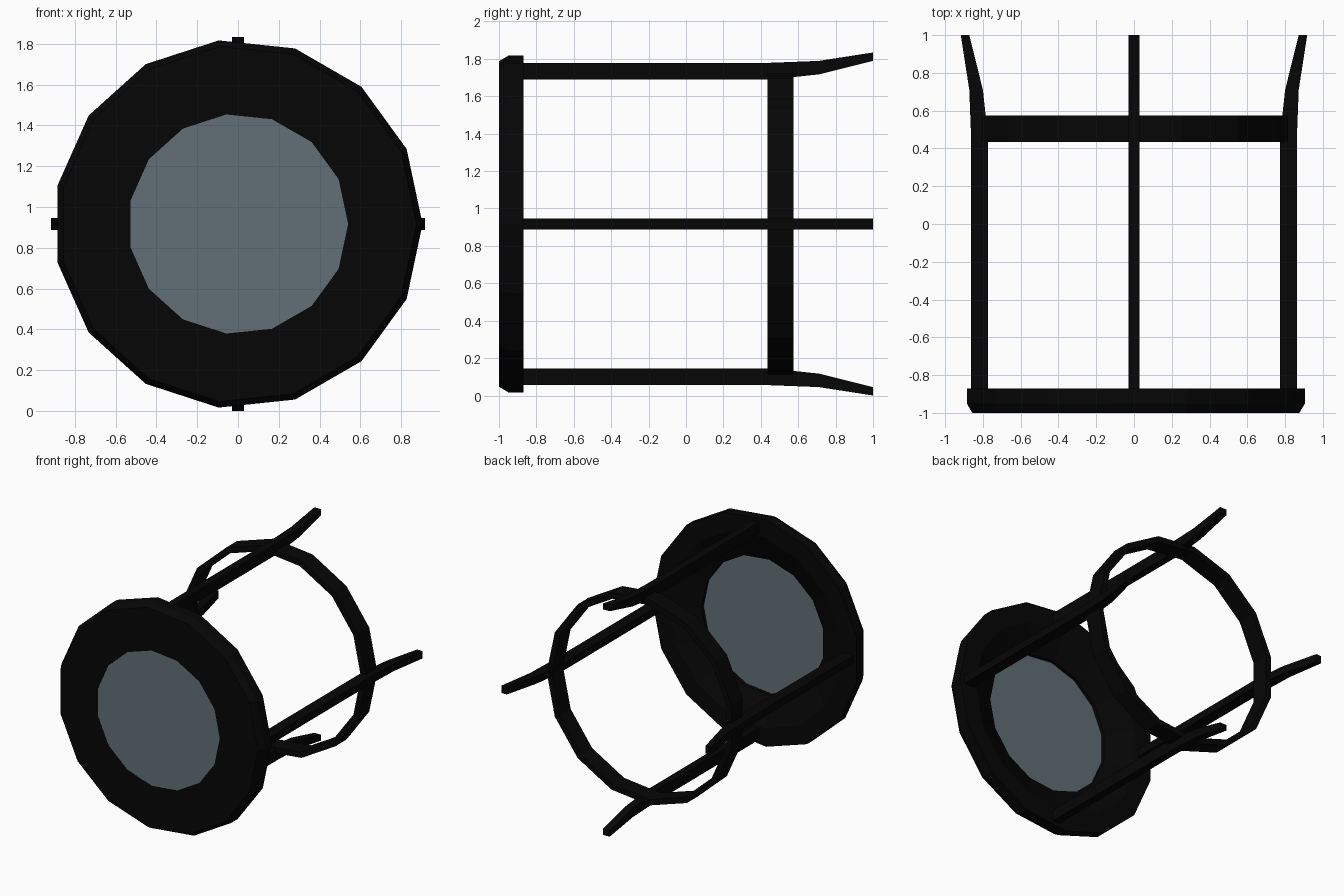
import bpy, bmesh, math
from mathutils import Matrix

if "Cube" in bpy.data.objects:
    bpy.data.objects.remove(bpy.data.objects["Cube"])

CZ = 0.917      # height of the ring axis
SIDES = 15


def material(name, rgb):
    m = bpy.data.materials.new(name)
    m.diffuse_color = (*rgb, 1)
    m.use_nodes = True
    m.node_tree.nodes["Principled BSDF"].inputs["Base Color"].default_value = m.diffuse_color
    return m


black = material("matte black", (0.0018, 0.0018, 0.0018))
grey = material("blue grey glass", (0.12, 0.16, 0.182))


def finish(name, bm, mat):
    bmesh.ops.recalc_face_normals(bm, faces=bm.faces)
    me = bpy.data.meshes.new(name)
    bm.to_mesh(me)
    bm.free()
    me.materials.append(mat)
    ob = bpy.data.objects.new(name, me)
    bpy.context.collection.objects.link(ob)
    return ob


def lathe(name, profile, mat, capped=False):
    """(radius, y) profile turned around the y axis at height CZ.
    The profile closes on itself, or its ends are capped with flat faces."""
    bm = bmesh.new()
    rings = []
    for i in range(SIDES):
        a = 2 * math.pi * i / SIDES
        rings.append([bm.verts.new((r * math.cos(a), y, CZ + r * math.sin(a)))
                      for r, y in profile])
    n = len(profile)
    for i in range(SIDES):
        p, q = rings[i], rings[(i + 1) % SIDES]
        for j in range(n - 1 if capped else n):
            k = (j + 1) % n
            bm.faces.new((p[j], p[k], q[k], q[j]))
    if capped:
        bm.faces.new([r[0] for r in rings])
        bm.faces.new([r[-1] for r in rings])
    return finish(name, bm, mat)


# Wide bevelled front ring, flat in front and dished behind
lathe("front_ring", [(0.905, -0.87), (0.905, -0.95), (0.875, -1.0), (0.54, -1.0),
                     (0.54, -0.965), (0.76, -0.87)], black)

# Thin band that ties the arms together
lathe("rear_band", [(0.82, 0.435), (0.82, 0.575), (0.775, 0.575), (0.775, 0.435)], black)

# Thin glass disc flush with the front
lathe("glass_disc", [(0.54, -0.999), (0.54, -0.992)], grey, capped=True)

# Four arms with flared tips: sections are (y, inner radius, outer radius)
SECTIONS = [(-0.88, 0.772, 0.862), (0.45, 0.772, 0.862),
            (0.71, 0.80, 0.872), (1.0, 0.872, 0.917)]
for i, name in enumerate(("right_arm", "top_arm", "left_arm", "bottom_arm")):
    bm = bmesh.new()
    loops = [[bm.verts.new(c) for c in ((r0, y, -0.03), (r1, y, -0.03),
                                        (r1, y, 0.03), (r0, y, 0.03))]
             for y, r0, r1 in SECTIONS]
    for p, q in zip(loops, loops[1:]):
        for j in range(4):
            k = (j + 1) % 4
            bm.faces.new((p[j], p[k], q[k], q[j]))
    bm.faces.new(loops[0])
    bm.faces.new(loops[-1])
    bm.transform(Matrix.Translation((0, 0, CZ)) @ Matrix.Rotation(-math.pi / 2 * i, 4, 'Y'))
    finish(name, bm, black)
